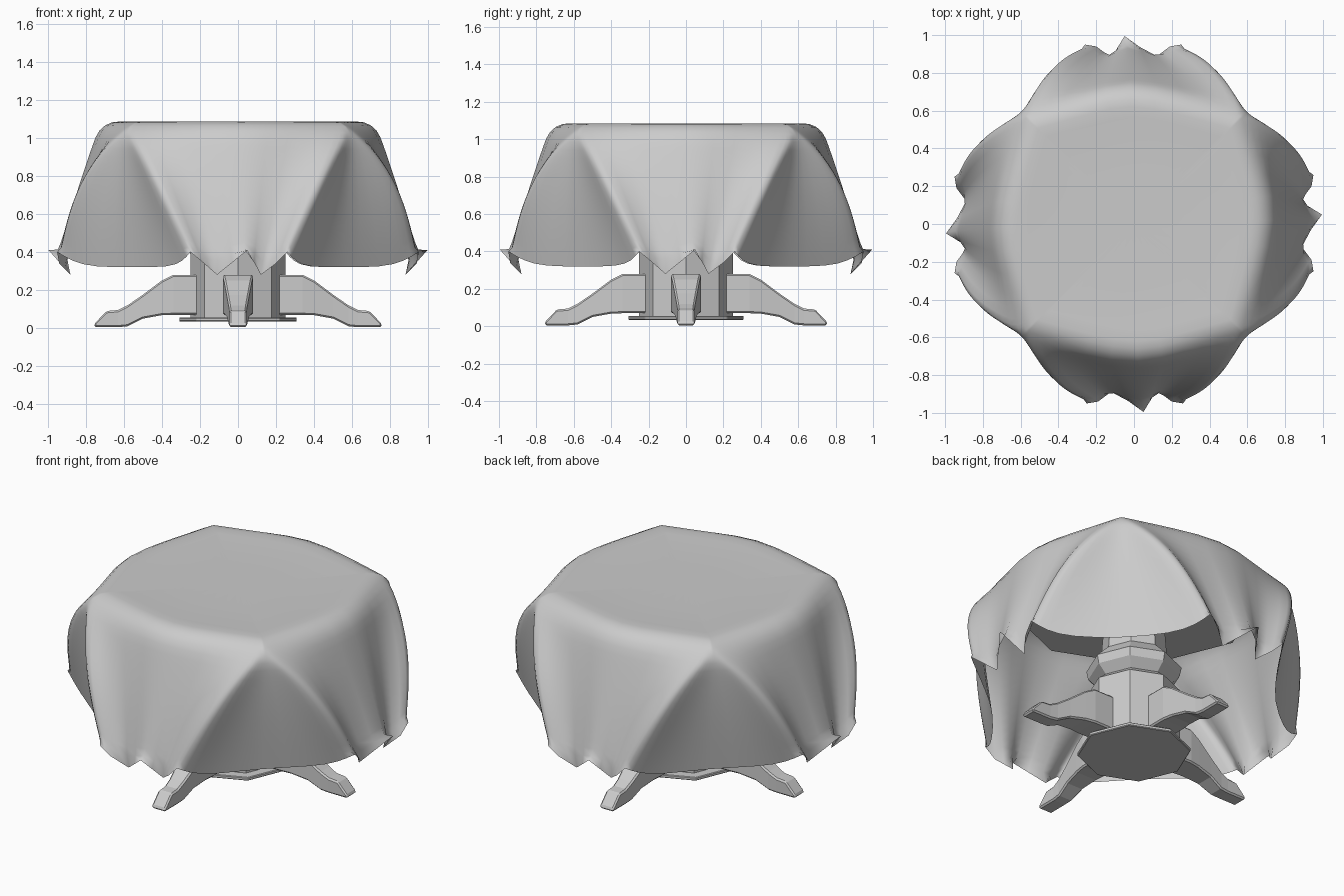
import bpy, bmesh, math
from mathutils import Matrix

if "Cube" in bpy.data.objects:
    bpy.data.objects.remove(bpy.data.objects["Cube"])


def make_object(name, bm):
    bmesh.ops.recalc_face_normals(bm, faces=bm.faces)
    mesh = bpy.data.meshes.new(name)
    bm.to_mesh(mesh)
    bm.free()
    obj = bpy.data.objects.new(name, mesh)
    bpy.context.collection.objects.link(obj)
    return obj


def lathe(name, profile, sides=8):
    """Stack of (radius, z) rings with flat caps."""
    bm = bmesh.new()
    rings = []
    for r, z in profile:
        rings.append([bm.verts.new((r * math.cos(2 * math.pi * i / sides),
                                    r * math.sin(2 * math.pi * i / sides), z))
                      for i in range(sides)])
    for a, b in zip(rings, rings[1:]):
        for i in range(sides):
            j = (i + 1) % sides
            bm.faces.new((a[i], a[j], b[j], b[i]))
    bm.faces.new(rings[0])
    bm.faces.new(rings[-1])
    return make_object(name, bm)


def bevel(obj, width):
    mod = obj.modifiers.new("bevel", 'BEVEL')
    mod.width = width
    mod.segments = 1
    mod.limit_method = 'ANGLE'


# Pedestal, base plate and hidden table top: all octagonal
lathe("pedestal", [(0.25, 0.05), (0.25, 0.42), (0.20, 0.46), (0.25, 0.51),
                   (0.26, 0.56), (0.18, 0.64), (0.16, 0.90), (0.28, 1.0)])
bevel(lathe("base_plate", [(0.31, 0.035), (0.31, 0.055)]), 0.004)
lathe("table_top", [(0.70, 0.99), (0.70, 1.04)])

# Four curved legs: (distance, bottom z, top z, half width)
LEG = [(0.20, 0.07, 0.28, 0.08), (0.34, 0.07, 0.28, 0.08),
       (0.40, 0.068, 0.25, 0.072), (0.50, 0.05, 0.175, 0.058),
       (0.58, 0.01, 0.12, 0.048), (0.63, 0.005, 0.095, 0.045),
       (0.69, 0.005, 0.09, 0.045), (0.755, 0.005, 0.022, 0.045)]
for k, side in enumerate(("front", "right", "back", "left")):
    bm = bmesh.new()
    loops = [[bm.verts.new(p) for p in ((-w, -d, lo), (w, -d, lo), (w, -d, hi), (-w, -d, hi))]
             for d, lo, hi, w in LEG]
    for a, b in zip(loops, loops[1:]):
        for i in range(4):
            j = (i + 1) % 4
            bm.faces.new((a[i], a[j], b[j], b[i]))
    bm.faces.new(loops[0])
    bm.faces.new(loops[-1])
    bm.transform(Matrix.Rotation(k * math.pi / 2, 4, 'Z'))
    bevel(make_object(side + "_leg", bm), 0.009)

# Draped cloth, one quarter:
# hem sideways, hem outward, hem z, rim sideways, outward bulge halfway down
FOLDS = [(-.54, .54, .32, -.60, 0), (-.36, .76, .32, -.59, .03), (-.29, .87, .35, -.58, .06),
         (-.25, .95, .40, -.56, .085), (-.19, .94, .35, -.48, .06), (-.11, .88, .28, -.28, .01),
         (.05, .995, .41, .03, 0), (.12, .88, .28, .28, .01), (.20, .94, .34, .48, .06),
         (.26, .95, .40, .56, .085), (.30, .87, .35, .58, .06), (.37, .76, .32, .59, .03)]
STEPS = 8


def cloth_column(bu, bd, bz, ru, bulge):
    """Points from the inner top, over the rim, down to the hem."""
    c = abs(ru) / 0.6
    rd = 0.765 - 0.165 * c
    rz = 1.05 - 0.02 * c
    pts = [(ru * s, rd * s, z) for s, z in ((0.5, 1.075), (0.8, 1.083), (0.9, 1.09))]
    for n in range(STEPS + 1):
        t = n / STEPS
        pts.append((ru + (bu - ru) * t,
                    rd + (bd - rd) * t + bulge * math.sin(math.pi * t ** 0.8),
                    rz + (bz - rz) * t))
    return pts


bm = bmesh.new()
crease = bm.verts.layers.float.new("crease_vert")
columns = []
for k in range(4):
    rot = Matrix.Rotation(k * math.pi / 2, 4, 'Z')
    for fold in FOLDS:
        col = [bm.verts.new((u, -d, z)) for u, d, z in cloth_column(*fold)]
        bmesh.ops.transform(bm, matrix=rot, verts=col)
        if abs(fold[0]) < 0.27:
            col[-1][crease] = 1.0  # pointed hem tips
        columns.append(col)
middle = bm.verts.new((0, 0, 1.075))
for a, b in zip(columns, columns[1:] + columns[:1]):
    bm.faces.new((middle, a[0], b[0]))
    for i in range(len(a) - 1):
        bm.faces.new((a[i], a[i + 1], b[i + 1], b[i]))
cloth = make_object("tablecloth", bm)
for poly in cloth.data.polygons:
    poly.use_smooth = True
sub = cloth.modifiers.new("smooth", 'SUBSURF')
sub.levels = sub.render_levels = 1
